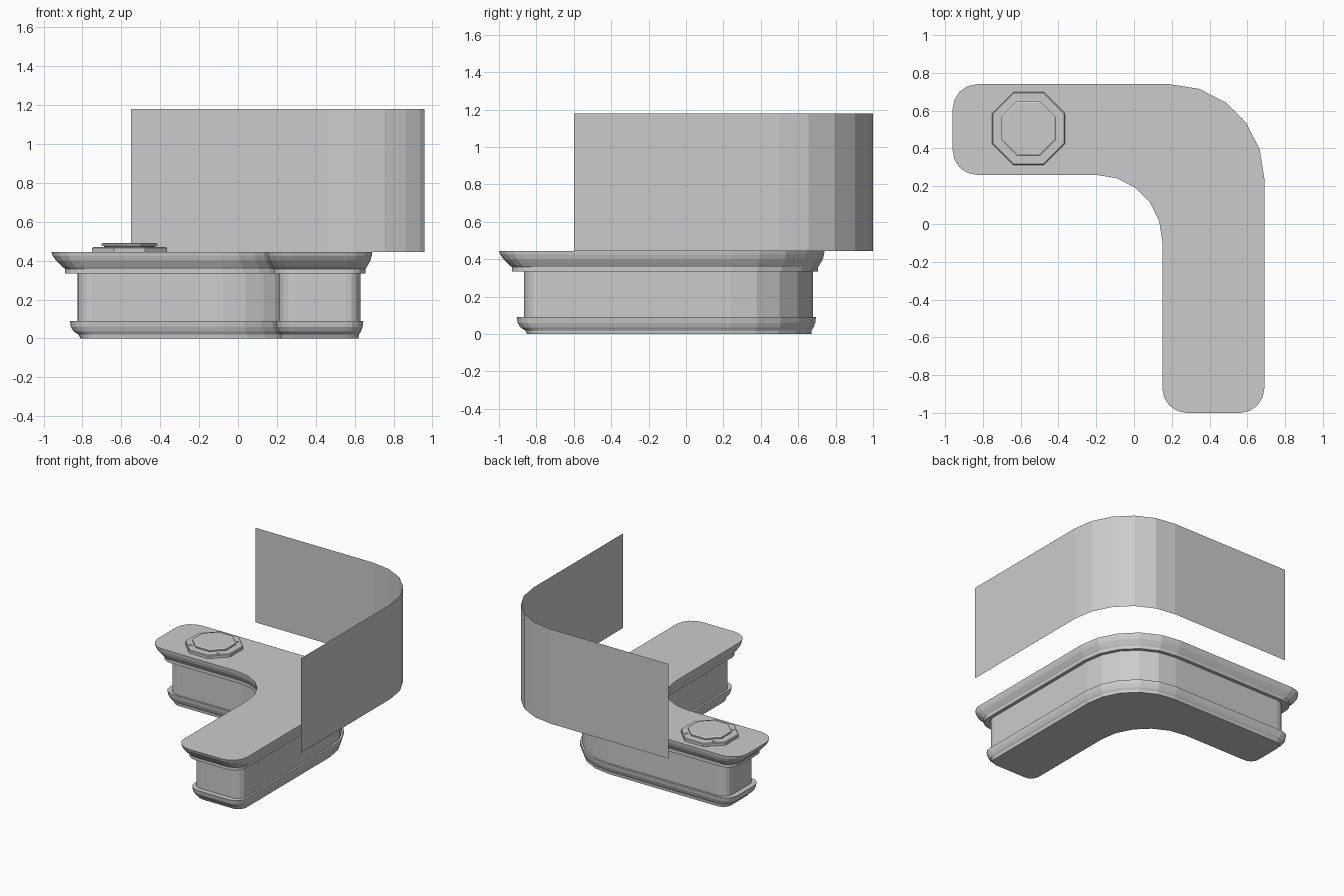
import bpy
import math
from mathutils import Vector

cube = bpy.data.objects.get("Cube")
if cube:
    bpy.data.objects.remove(cube, do_unlink=True)

grey = bpy.data.materials.new("plain grey")
grey.use_nodes = True
grey.diffuse_color = (0.6, 0.6, 0.6, 1)
grey.node_tree.nodes["Principled BSDF"].inputs["Base Color"].default_value = (0.6, 0.6, 0.6, 1)


def make_object(name, verts, faces):
    mesh = bpy.data.meshes.new(name)
    mesh.from_pydata(verts, [], faces)
    mesh.materials.append(grey)
    obj = bpy.data.objects.new(name, mesh)
    bpy.context.collection.objects.link(obj)
    return obj


def fillet(before, corner, after, radius, steps):
    """Points of a rounded right-angled corner."""
    u = (before - corner).normalized()
    v = (after - corner).normalized()
    centre = corner + radius * (u + v)
    angles = [math.pi / 2 * i / steps for i in range(steps + 1)]
    return [centre - radius * (v * math.cos(a) + u * math.sin(a)) for a in angles]


def counter_outline(side, end):
    """L-shaped plan, inset along its long sides and at its two ends."""
    left, front = -0.96 + end, -1 + end
    inner_x, inner_y = 0.15 + side, 0.26 + side
    right, back = 0.69 - side, 0.74 - side
    r = 0.13 - 0.4 * end
    corners = [(left, inner_y, r, 4), (inner_x, inner_y, 0.35 + side, 5),
               (inner_x, front, r, 4), (right, front, r, 4),
               (right, back, 0.5 - side, 5), (left, back, r, 4)]
    points = [Vector(c[:2]) for c in corners]
    outline = []
    for i, (_, _, radius, steps) in enumerate(corners):
        outline += fillet(points[i - 1], points[i], points[(i + 1) % 6], radius, steps)
    return outline


def loft(name, rings):
    """Skin a stack of (height, outline) rings and cap both ends."""
    n = len(rings[0][1])
    verts = [(p[0], p[1], z) for z, outline in rings for p in outline]
    faces = [tuple(reversed(range(n))), tuple(range(len(verts) - n, len(verts)))]
    for k in range(len(rings) - 1):
        for i in range(n):
            j = (i + 1) % n
            faces.append((k * n + i, k * n + j, (k + 1) * n + j, (k + 1) * n + i))
    return make_object(name, verts, faces)


def counter_part(name, profile):
    return loft(name, [(z, counter_outline(s, e)) for z, s, e in profile])


# Counter: flared plinth, upright body, moulded top (height, side inset, end inset)
counter_part("plinth", [(0, 0.07, 0.15), (0.02, 0.068, 0.14), (0.035, 0.058, 0.115),
                        (0.06, 0.049, 0.1), (0.09, 0.045, 0.095)])
counter_part("counter_body", [(0.09, 0.06, 0.135), (0.335, 0.06, 0.135)])
counter_part("counter_top", [(0.335, 0.034, 0.07), (0.358, 0.034, 0.07), (0.37, 0.026, 0.055),
                             (0.4, 0.009, 0.025), (0.425, 0.002, 0.007), (0.445, 0, 0)])

# Curved back panel, a single thin sheet
path = [Vector((0.96, -0.6))]
path += fillet(path[0], Vector((0.96, 1)), Vector((-0.55, 1)), 0.5, 5)
path.append(Vector((-0.55, 1)))
count = len(path)
make_object("back_panel", [(p.x, p.y, z) for z in (0.445, 1.18) for p in path],
            [(i, i + 1, count + i + 1, count + i) for i in range(count - 1)])


# Octagonal stand on the counter
def octagon(x, y, apothem):
    r = apothem / math.cos(math.pi / 8)
    return [(x + r * math.cos(a), y + r * math.sin(a))
            for a in (math.pi / 4 * (i + 0.5) for i in range(8))]


def octagon_part(name, x, y, profile):
    return loft(name, [(z, octagon(x, y, a)) for z, a in profile])


cx, cy = -0.558, 0.505
octagon_part("stand_base", cx, cy, [(0.44, 0.193), (0.464, 0.193), (0.469, 0.188)])
octagon_part("stand_plate", cx, cy, [(0.465, 0.13), (0.474, 0.13), (0.476, 0.145),
                                     (0.486, 0.145), (0.491, 0.135)])
for sx, side in ((-1, "right"), (1, "left")):
    for sy, depth in ((-1, "front"), (1, "back")):
        octagon_part(f"stand_stud_{depth}_{side}", cx + sx * 0.118, cy + sy * 0.118,
                     [(0.465, 0.011), (0.473, 0.011)])
